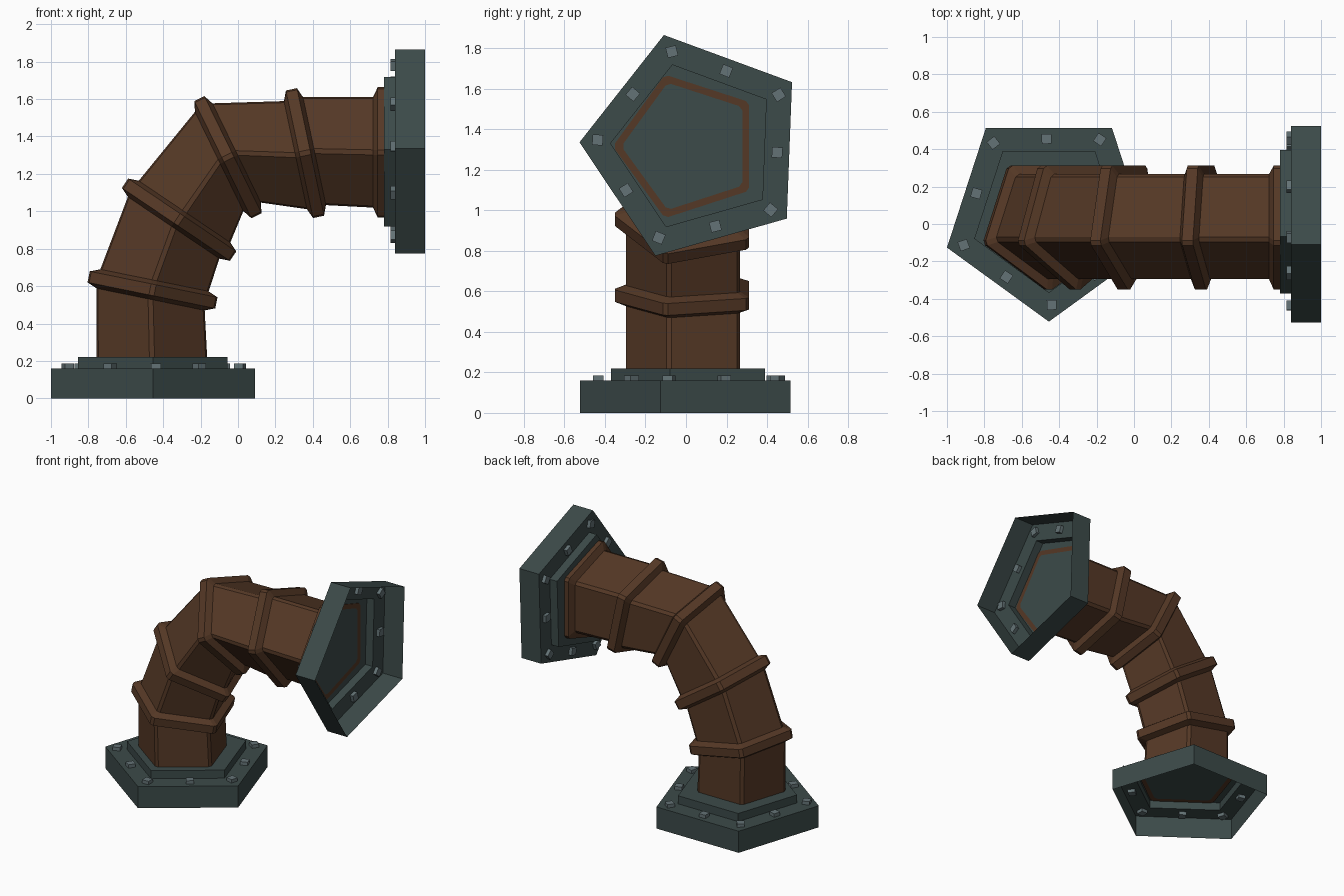
import bpy, bmesh, math
from mathutils import Vector, Matrix

if "Cube" in bpy.data.objects:
    bpy.data.objects.remove(bpy.data.objects["Cube"])


def material(name, rgb):
    m = bpy.data.materials.new(name)
    m.diffuse_color = (*rgb, 1)
    m.use_nodes = True
    m.node_tree.nodes["Principled BSDF"].inputs["Base Color"].default_value = m.diffuse_color
    return m


BROWN = material("brown_pipe", (0.091, 0.040, 0.019))
GREY = material("dark_grey_metal", (0.045, 0.069, 0.067))
STEEL = material("bolt_steel", (0.127, 0.171, 0.181))


def axes(a):
    """Cross-section axis u and travel direction t for a heading in the xz plane."""
    a = math.radians(a)
    t = Vector((math.cos(a), 0, math.sin(a)))
    u = Vector((math.sin(a), 0, -math.cos(a)))
    return u, t


def pentagon(r, turn=0.0, cut=0.0):
    """Pentagon with a corner towards -y; corners optionally clipped."""
    ang = [math.radians(-90 + turn + 72 * i) for i in range(5)]
    c = [Vector((math.cos(a), math.sin(a))) * r for a in ang]
    if not cut:
        return c
    pts = []
    for i in range(5):
        for n in (c[i - 1], c[(i + 1) % 5]):
            pts.append(c[i] + (n - c[i]).normalized() * cut)
    return pts


def finish(bm, name, mats):
    bmesh.ops.recalc_face_normals(bm, faces=bm.faces)
    me = bpy.data.meshes.new(name)
    bm.to_mesh(me)
    bm.free()
    for m in mats:
        me.materials.append(m)
    ob = bpy.data.objects.new(name, me)
    bpy.context.collection.objects.link(ob)
    return ob


def loft(bm, sections, cut=0.0, turn=0.0):
    """Sections are (centre, heading, radius); returns the vertex rings."""
    rings = []
    for c, a, r in sections:
        u, _ = axes(a)
        rings.append([bm.verts.new(c + u * p.x + Vector((0, p.y, 0)))
                      for p in pentagon(r, turn, cut)])
    for A, B in zip(rings, rings[1:]):
        n = len(A)
        for i in range(n):
            j = (i + 1) % n
            bm.faces.new((A[i], A[j], B[j], B[i]))
    return rings


# Bent pipe with raised collars
RP, RC, Y = 0.316, 0.372, 0.011
collars = [(-0.457, 0.580, 78.5), (-0.315, 0.955, 56),
           (-0.054, 1.289, 26), (0.358, 1.311, 12)]
base = lambda z: Vector((-0.46, Y, z))
end = lambda x: Vector((x, Y, 1.315))
sections = [(base(0.214), 90, 0.33), (base(0.214), 90, RC), (base(0.217), 90, RC),
            (base(0.217), 90, RP)]
for x, z, a in collars:
    t = axes(a)[1]
    for off, r in ((-0.052, RP), (-0.03, RC), (0.03, RC), (0.052, RP)):
        sections.append((Vector((x, Y, z)) + t * off, a, r))
sections += [(end(0.722), 0, RP), (end(0.747), 0, RC), (end(0.785), 0, RC),
             (end(0.785), 0, 0.33)]
bm = bmesh.new()
rings = loft(bm, sections, cut=0.017)
for ring in (rings[0], rings[-1]):          # grey end caps
    bm.faces.new(ring).material_index = 1
finish(bm, "bent_pipe", [BROWN, GREY])


def flange(name, origin, heading, turn):
    # Stepped shell, open on the outer side
    u, t = axes(heading)
    o = Vector(origin)
    bm = bmesh.new()
    rings = loft(bm, [(o + t * d, heading, r) for d, r in
                      ((0, 0.573), (0.16, 0.573), (0.16, 0.42), (0.22, 0.42))], turn=turn)
    bm.faces.new(rings[-1])
    finish(bm, name + "_flange", [GREY])
    # Bolts at each corner and edge middle, passing through the plate
    bm = bmesh.new()
    for i in range(10):
        a = math.radians(-90 + turn + 36 * i + 1.8)
        r = 0.404 if i % 2 else 0.484
        radial = u * math.cos(a) + Vector((0, math.sin(a), 0))
        side = t.cross(radial)
        m = Matrix((radial, side, t)).transposed().to_4x4()
        m.translation = o + radial * r + t * 0.16
        bmesh.ops.create_cube(bm, size=1,
                              matrix=m @ Matrix.Diagonal((0.052, 0.052, 0.05, 1)))
    finish(bm, name + "_bolts", [STEEL])


flange("base", (-0.455, 0.051, 0), 90, 0)
flange("outlet", (1.0, 0.047, 1.313), 180, 2.2)
